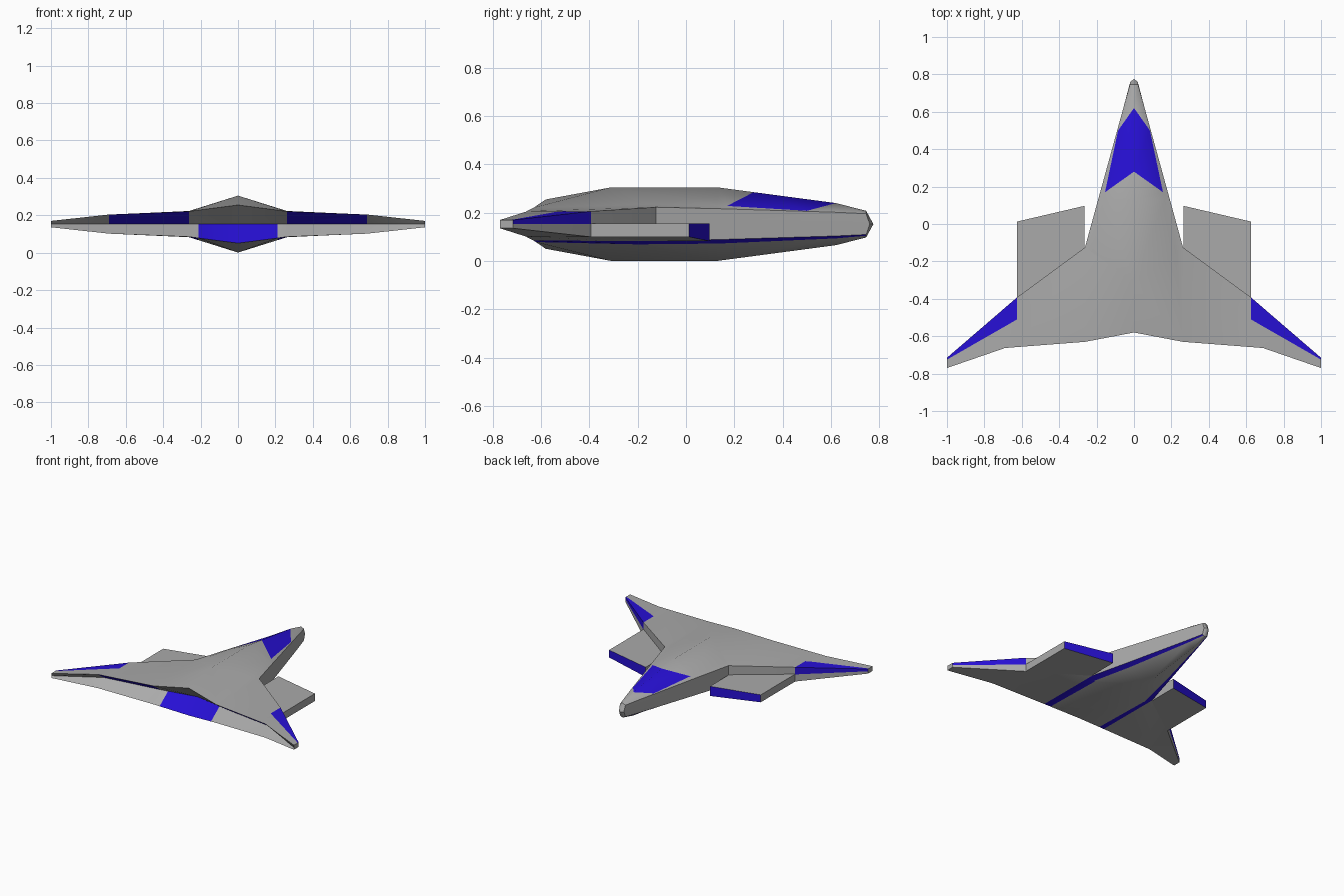
import bpy, bmesh
from mathutils import Vector

if "Cube" in bpy.data.objects:
    bpy.data.objects.remove(bpy.data.objects["Cube"])

MID = 0.153  # height of the horizontal symmetry plane


def material(name, rgb):
    m = bpy.data.materials.new(name)
    m.diffuse_color = (*rgb, 1)
    m.use_nodes = True
    m.node_tree.nodes["Principled BSDF"].inputs["Base Color"].default_value = m.diffuse_color
    return m


GREY = material("hull grey", (0.40, 0.40, 0.40))
BLUE = material("marking blue", (0.02, 0.005, 0.66))


def finish(bm, name):
    me = bpy.data.meshes.new(name)
    bm.to_mesh(me)
    bm.free()
    me.materials.append(GREY)
    me.materials.append(BLUE)
    ob = bpy.data.objects.new(name, me)
    bpy.context.collection.objects.link(ob)
    bpy.context.view_layer.objects.active = ob
    ob.select_set(True)
    bpy.ops.object.shade_smooth_by_angle(angle=0.5)
    ob.select_set(False)
    mod = ob.modifiers.new("mirror", 'MIRROR')
    mod.use_clip = True
    return ob


# ---- hull: upper right quarter, (x, y, height above the symmetry plane)
P = dict(
    T0=(0, -.58, .102), T1=(0, -.31, .152), T2=(0, .13, .152), T3=(0, .62, .087), T4=(0, .745, .055),
    C0=(.262, -.63, .068), C1=(.262, -.125, .070), C2=(.192, .13, .064), C3=(.057, .62, .049), C4=(.022, .745, .043),
    W0=(.69, -.663, .051), W1=(.625, -.392, .053), E0=(1, -.77, .017), E1=(1, -.715, .017),
    # middle row; the rear edge is notched inwards
    r0=(0, -.48, 0), r1=(.262, -.53, 0), r2=(.69, -.59, 0), e0=(1, -.77, 0), e1=(1, -.715, 0),
    w1=(.625, -.392, 0), c1=(.262, -.125, 0), c2=(.192, .13, 0), c3=(.057, .62, 0), c4=(.02, .76, 0), n=(0, .775, 0))
FACES = """T0 T1 C1 C0,T1 T2 C2 C1,T2 T3 C3 C2,T3 T4 C4 C3,C0 C1 W1 W0,W0 W1 E1 E0,
T0 C0 r1 r0,C0 W0 r2 r1,W0 E0 e0 r2,E0 E1 e1 e0,E1 W1 w1 e1,W1 C1 c1 w1,
C1 C2 c2 c1,C2 C3 c3 c2,C3 C4 c4 c3,C4 T4 n c4"""

bm = bmesh.new()
for s in (1, -1):
    v = {k: bm.verts.new((x, y, MID + s * h)) for k, (x, y, h) in P.items()}
    for f in FACES.split(","):
        names = list(dict.fromkeys(f.split()))
        bm.faces.new([v[k] for k in names])
bmesh.ops.remove_doubles(bm, verts=bm.verts, dist=1e-5)
bmesh.ops.recalc_face_normals(bm, faces=bm.faces)
if max(bm.faces, key=lambda f: f.calc_center_median().z).normal.z < 0:
    bmesh.ops.reverse_faces(bm, faces=bm.faces)


def centre(f):
    return f.calc_center_median()


def upper(f):
    return centre(f).z > MID and f.normal.z > .3


def lower(f):
    return centre(f).z < MID and f.normal.z < -.3


def rear(f):
    return f.normal.y < -.2 and not upper(f) and not lower(f) and centre(f).x < .7


def cut(test, a, b):
    """Slice the chosen faces along a plan line, with a vertical plane."""
    bm.normal_update()
    fs = [f for f in bm.faces if test(f)]
    geom = fs + list({e for f in fs for e in f.edges}) + list({w for f in fs for w in f.verts})
    d = Vector((b[0] - a[0], b[1] - a[1], 0))
    bmesh.ops.bisect_plane(bm, geom=geom, dist=1e-5, plane_co=(*a, 0), plane_no=(d.y, -d.x, 0))
    bm.normal_update()


def side(c, a, b):
    """Positive when c lies left of the plan line a-b."""
    return (b[0] - a[0]) * (c.y - a[1]) - (b[1] - a[1]) * (c.x - a[0])


# cut lines of the painted areas
NOSE = [(0, .28), (.155, .17), (.085, .5), (0, .62)]
TIP = [(.625, -.51), (1, -.725)]
STRIPE = [(.215, -.64), (.215, -.125), (.013, .745)]
for a, b in zip(NOSE, NOSE[1:]):
    cut(lambda f: upper(f) and centre(f).y > -.1 and centre(f).x < .25, a, b)
cut(lambda f: upper(f) and centre(f).x > .4, (.625, -1), (.625, 0))
cut(lambda f: upper(f) and centre(f).x > .625, *TIP)
cut(lambda f: lower(f) and centre(f).x < .26 and centre(f).y < -.1, *STRIPE[:2])
cut(lambda f: lower(f) and centre(f).x < .26, *STRIPE[1:])
cut(lambda f: rear(f) and centre(f).z < MID, (.212, -1), (.212, 0))

# paint by position
for f in bm.faces:
    c, blue = centre(f), False
    if upper(f):
        blue = (all(side(c, a, b) > 0 for a, b in zip(NOSE, NOSE[1:]))
                or (c.x > .625 and side(c, *TIP) > 0))
    elif lower(f):
        line = STRIPE[:2] if c.y < -.125 else STRIPE[1:]
        blue = c.x < .262 and side(c, *line) < 0 and c.y < .745
    elif rear(f):
        blue = c.x < .212 if c.z < MID else .262 < c.x < .69
    else:
        blue = c.x > .63 and c.z > MID and f.normal.y > .3
    f.material_index = int(blue)
finish(bm, "hull")

# ---- forward slabs, level with the wing underside, blue front face
bm = bmesh.new()
plan = [(.265, .097, .070), (.265, -.13, .070), (.625, -.394, .053), (.625, .013, .053)]
top = [bm.verts.new((x, y, MID + .002)) for x, y, h in plan]
bot = [bm.verts.new((x, y, MID - h)) for x, y, h in plan]
bm.faces.new(top)
bm.faces.new(bot[::-1])
for i in range(4):
    j = (i + 1) % 4
    bm.faces.new((top[j], top[i], bot[i], bot[j]))
bmesh.ops.recalc_face_normals(bm, faces=bm.faces)
bm.normal_update()
for f in bm.faces:
    f.material_index = int(f.normal.y > .9)
finish(bm, "forward_slab")
